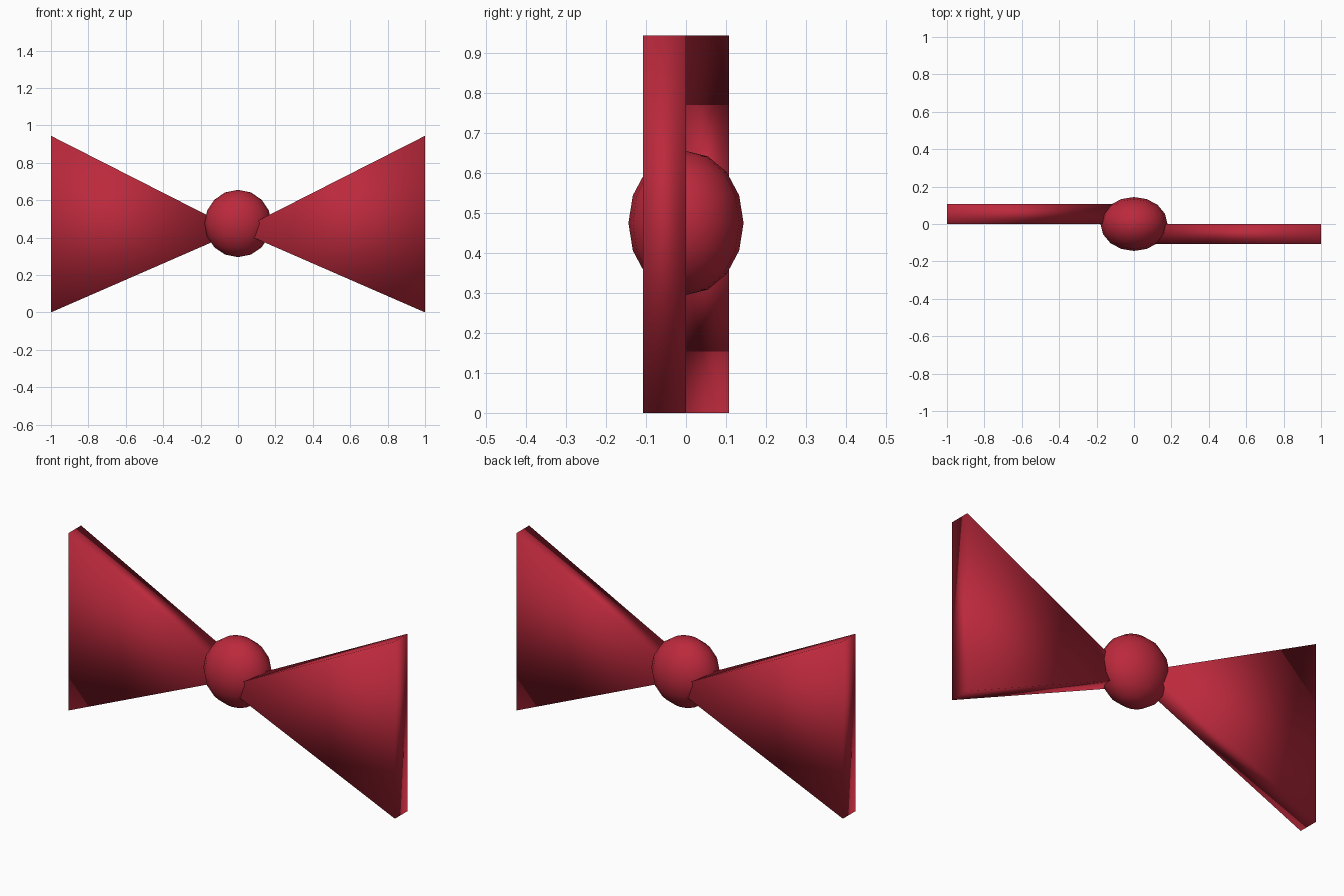
import bpy, bmesh
from mathutils import Matrix

if "Cube" in bpy.data.objects:
    bpy.data.objects.remove(bpy.data.objects["Cube"])

red = bpy.data.materials.new("red_fabric")
red.diffuse_color = (0.5, 0.022, 0.045, 1)
red.use_nodes = True
red.node_tree.nodes["Principled BSDF"].inputs["Base Color"].default_value = red.diffuse_color


def add_object(name, bm):
    bmesh.ops.recalc_face_normals(bm, faces=bm.faces[:])
    for f in bm.faces:
        f.smooth = True
    mesh = bpy.data.meshes.new(name)
    bm.to_mesh(mesh)
    bm.free()
    mesh.materials.append(red)
    obj = bpy.data.objects.new(name, mesh)
    bpy.context.collection.objects.link(obj)
    return obj


def wing(name, side):
    # triangular prism from the knot out to the end, one layer of cloth thick
    bm = bmesh.new()
    profile = [(0, 0.436), (1, 0), (1, 0.944)]
    face = bm.faces.new([bm.verts.new((side * x, 0, z)) for x, z in profile])
    ext = bmesh.ops.extrude_face_region(bm, geom=[face])
    moved = [v for v in ext["geom"] if isinstance(v, bmesh.types.BMVert)]
    bmesh.ops.translate(bm, verts=moved, vec=(0, -side * 0.108, 0))
    return add_object(name, bm)


# wings: one forward on the right, one behind on the left
wing("right_wing", 1)
wing("left_wing", -1)

# central knot: flattened low-poly ball
bm = bmesh.new()
bmesh.ops.create_uvsphere(
    bm, u_segments=16, v_segments=8, radius=1,
    matrix=Matrix.Translation((0, 0, 0.475)) @ Matrix.Diagonal((0.179, 0.144, 0.18, 1)))
add_object("knot", bm)
